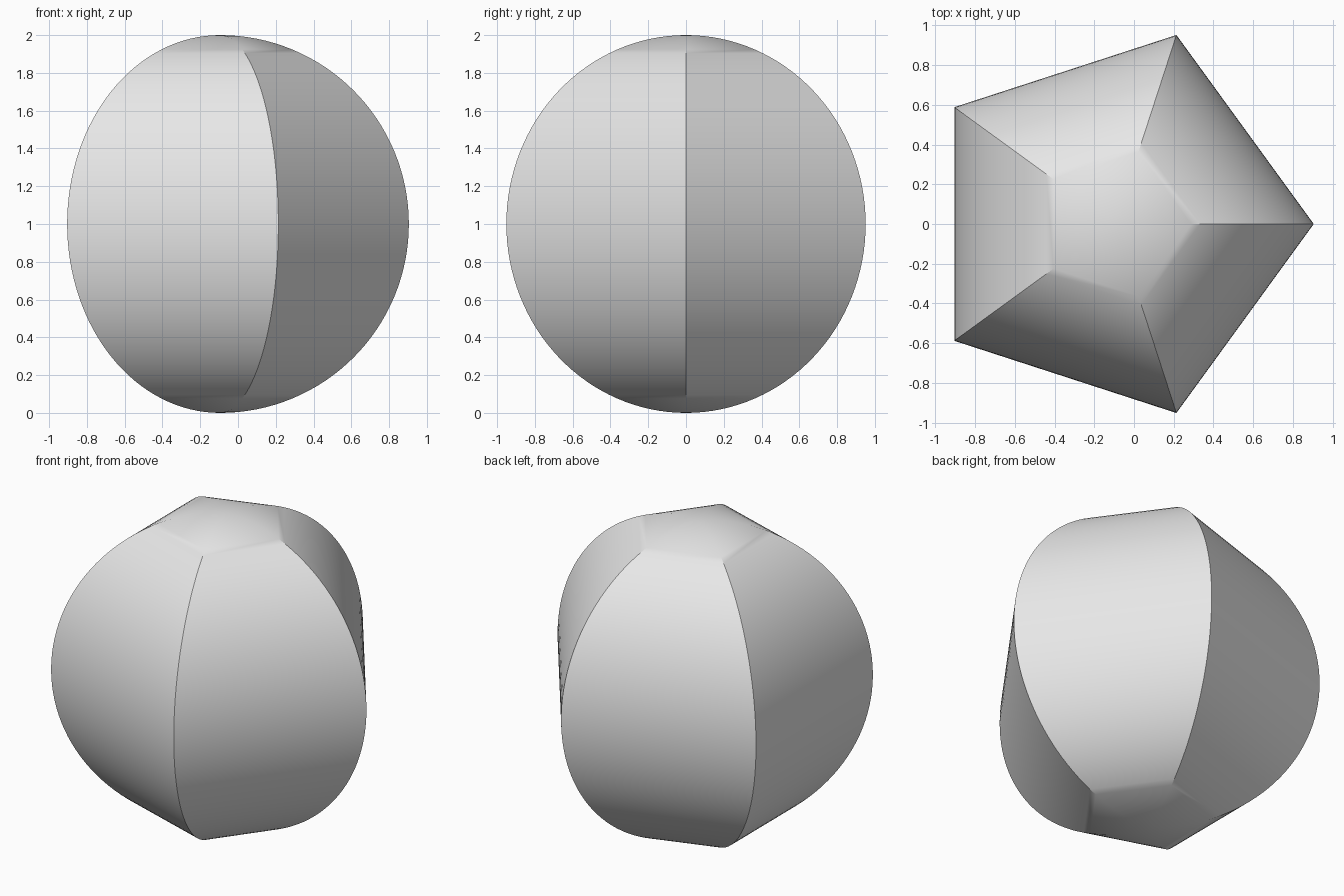
import bpy
import bmesh
from math import sin, cos, pi, radians
from mathutils import Vector

cube = bpy.data.objects.get("Cube")
if cube:
    bpy.data.objects.remove(cube, do_unlink=True)

SIDES = 5
RINGS = 64
RADIUS = 1.0

# Plain grey material
grey = bpy.data.materials.new("light_grey")
grey.use_nodes = True
colour = (0.8, 0.8, 0.8, 1.0)
grey.diffuse_color = colour
grey.node_tree.nodes["Principled BSDF"].inputs["Base Color"].default_value = colour

# Half-circle profile from pole to pole, spun in five steps
bm = bmesh.new()
angles = [pi * i / RINGS for i in range(RINGS + 1)]
verts = [bm.verts.new((RADIUS * sin(a), 0, -RADIUS * cos(a))) for a in angles]
edges = [bm.edges.new(pair) for pair in zip(verts, verts[1:])]
bmesh.ops.spin(bm, geom=verts + edges, cent=(0, 0, 0), axis=(0, 0, 1),
               angle=2 * pi, steps=SIDES)
bmesh.ops.remove_doubles(bm, verts=bm.verts[:], dist=0.0005)
bmesh.ops.recalc_face_normals(bm, faces=bm.faces[:])

# Centre the pentagon's outline and stand it on the floor
shift = -RADIUS * (1 - cos(pi / SIDES)) / 2
bmesh.ops.translate(bm, vec=Vector((shift, 0, RADIUS)), verts=bm.verts[:])

mesh = bpy.data.meshes.new("five_sided_ball")
bm.to_mesh(mesh)
bm.free()
mesh.materials.append(grey)
ball = bpy.data.objects.new("five_sided_ball", mesh)
bpy.context.collection.objects.link(ball)

# Smooth panels and caps, sharp seams
bpy.ops.object.select_all(action='DESELECT')
ball.select_set(True)
bpy.context.view_layer.objects.active = ball
bpy.ops.object.shade_smooth_by_angle(angle=radians(30))
